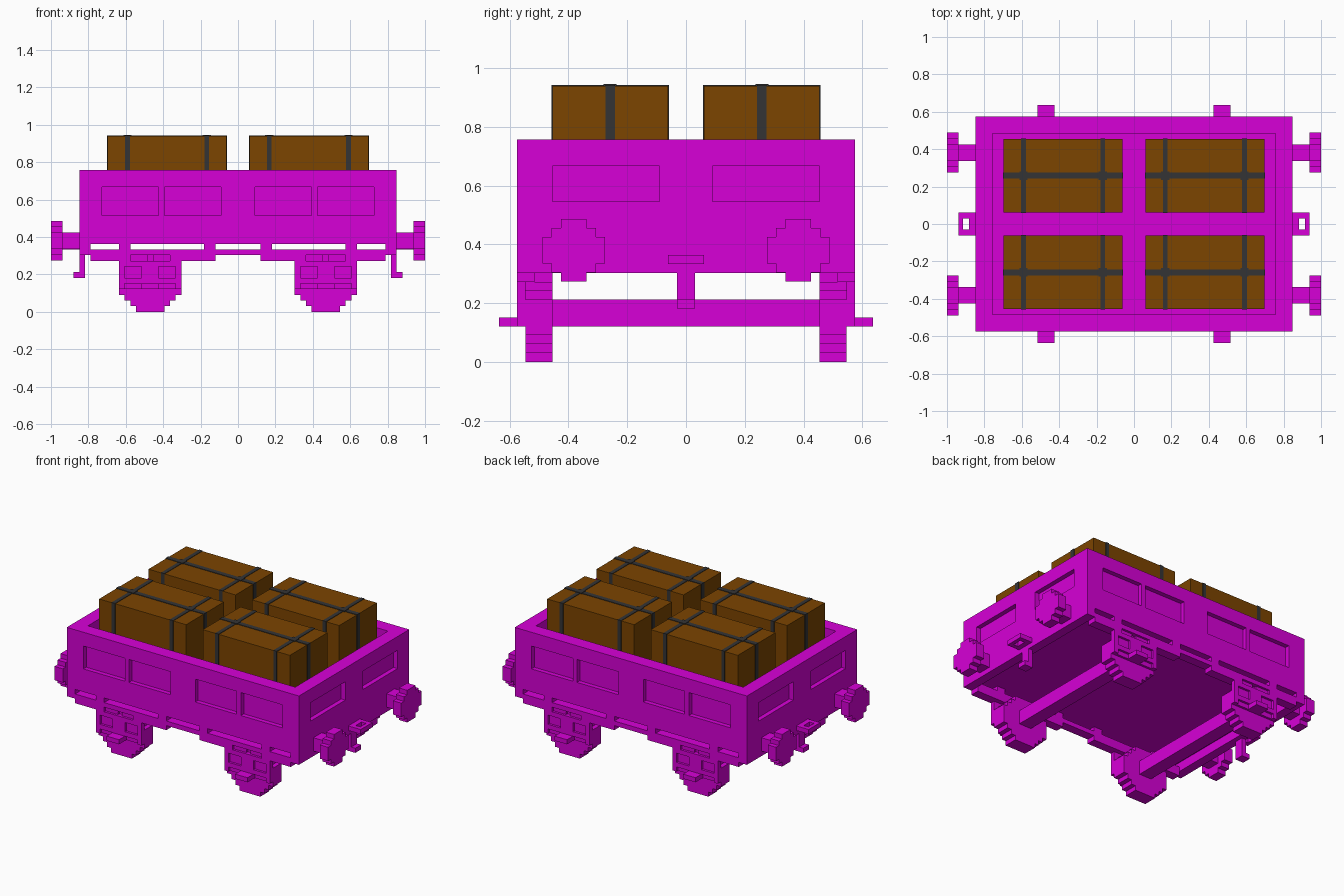
import bpy, bmesh
from mathutils import Matrix, Vector

if "Cube" in bpy.data.objects:
    bpy.data.objects.remove(bpy.data.objects["Cube"], do_unlink=True)

U = 1 / 33  # one block of the blocky grid; all sizes below are in blocks


def material(name, rgb):
    m = bpy.data.materials.new(name)
    m.use_nodes = True
    m.diffuse_color = (*rgb, 1)
    m.node_tree.nodes["Principled BSDF"].inputs["Base Color"].default_value = (*rgb, 1)
    return m


MAGENTA = material("magenta_paint", (0.68, 0.0, 0.68))
BROWN = material("brown_wood", (0.2, 0.058, 0.0))
DARK = material("dark_strap", (0.034, 0.034, 0.036))


def finish(name, bm, mat):
    bmesh.ops.recalc_face_normals(bm, faces=bm.faces)
    me = bpy.data.meshes.new(name)
    bm.to_mesh(me)
    bm.free()
    me.materials.append(mat)
    ob = bpy.data.objects.new(name, me)
    bpy.context.collection.objects.link(ob)
    return ob


def boxes(name, items, mat=MAGENTA, sx=1, sy=1, cx=0):
    """One object from boxes (x0, x1, y0, y1, z0, z1), mirrored by sx, sy, moved by cx."""
    bm = bmesh.new()
    for x0, x1, y0, y1, z0, z1 in items:
        c = Vector((sx * (x0 + x1) / 2 + cx, sy * (y0 + y1) / 2, (z0 + z1) / 2)) * U
        size = Matrix.Diagonal(((x1 - x0) * U, (y1 - y0) * U, (z1 - z0) * U, 1))
        bmesh.ops.create_cube(bm, size=1, matrix=Matrix.Translation(c) @ size)
    return finish(name, bm, mat)


def stepped_disc(name, steps, origin, axis, depth):
    """Blocky disc from (half width, half height) steps, extruded along x or y."""
    quad = [steps[0]]
    for (a, b), (a2, b2) in zip(steps, steps[1:]):
        quad += [(a2, b), (a2, b2)]
    outline = (quad + [(-a, b) for a, b in reversed(quad)]
               + [(-a, -b) for a, b in quad] + [(a, -b) for a, b in reversed(quad)])
    bm = bmesh.new()
    o = Vector(origin)
    verts = [bm.verts.new((o + Vector((0, a, b) if axis == "x" else (a, 0, b))) * U)
             for a, b in outline]
    face = bm.faces.new(verts)
    out = bmesh.ops.extrude_face_region(bm, geom=[face])
    move = Vector((depth, 0, 0) if axis == "x" else (0, depth, 0)) * U
    bmesh.ops.translate(bm, vec=move,
                        verts=[v for v in out["geom"] if isinstance(v, bmesh.types.BMVert)])
    return finish(name, bm, MAGENTA)


CORNERS = [(sx, sy) for sx in (-1, 1) for sy in (-1, 1)]
FLOOR = 13

# Open body with recessed panels on all four sides
body = boxes("wagon_body", [(-28, 28, -19, 19, 12, 25)])
cuts = [(-25, 25, -16, 16, FLOOR, 30)]
for s in (-1, 1):
    for x0, x1 in ((-24, -14), (-13, -3), (3, 13), (14, 24)):
        cuts.append((x0, x1, s * 20 - 2, s * 20 + 2, 17, 22))
    for y0, y1 in ((-15, -3), (3, 15)):
        cuts.append((s * 29 - 2, s * 29 + 2, y0, y1, 18, 22))
cutter = boxes("panel_cutter", cuts)
cutter.hide_render = True
mod = body.modifiers.new("recesses", "BOOLEAN")
mod.operation = "DIFFERENCE"
mod.solver = "EXACT"
mod.object = cutter
bpy.context.view_layer.objects.active = body
bpy.ops.object.modifier_apply(modifier=mod.name)
bpy.data.objects.remove(cutter, do_unlink=True)

# End beams, draw hooks and coupling rings
for side, s in (("right", -1), ("left", 1)):
    boxes(side + "_end_beam", [(26, 28, -19, 19, 10, 12)], sx=s)
    boxes(side + "_draw_hook", [(27, 28, -1, 1, 6, 10), (28, 29, -1, 1, 6, 7)], sx=s)
    boxes(side + "_coupling_ring", [(28, 29.1, -2, 2, 11, 12), (30.2, 31, -2, 2, 11, 12),
                                    (29.1, 30.2, -2, -1, 11, 12),
                                    (29.1, 30.2, 1, 2, 11, 12)], sx=s)

# Side rails hung under the body with open slots, with spring blocks over the wheels
for side, s in (("front", -1), ("back", 1)):
    boxes(side + "_side_rail", [(-26, 26, 17, 19, 10, 11)], sy=s)
    for sx in (-1, 1):
        boxes(side + "_rail_hangers", [(4, 6, 17, 19, 11, 12), (19, 21, 17, 19, 11, 12),
                                       (4, 12, 17, 19, 9, 10), (19, 26, 17, 19, 9, 10)],
              sx=sx, sy=s)
        boxes(side + "_spring_blocks", [(12, 15, 17, 18.5, 9, 10), (16, 19, 17, 18.5, 9, 10)],
              sx=sx, sy=s)

# Buffers at the four corners
for sx, sy in CORNERS:
    boxes("buffer_shaft", [(28, 31, 11.1, 14, 11.1, 14)], sx=sx, sy=sy)
    stepped_disc("buffer_head", [(3.5, 1.5), (2.5, 2.5), (1.42, 3.5)],
                 (31 * sx, 12.6 * sy, 12.55), "x", 2 * sx)

# Wheels with axle guards, and the axles between them
WHEEL = [(5.5, 2), (4.5, 3), (3.5, 4), (2.5, 5)]
GUARD = [(-5.5, 5.5, 18, 18.5, 4, 9),        # back plate
         (-5.5, 5.5, 18, 19, 8, 9),          # top band
         (-5.5, -4.5, 18, 19, 4, 8), (4.5, 5.5, 18, 19, 4, 8),
         (-4.5, 4.5, 18, 19, 5, 6),          # cross bar
         (-1.5, 1.5, 18, 19, 4, 8),          # axle box
         (-1.5, 1.5, 18, 21, 4, 5)]          # axle end step
for sx, sy in CORNERS:
    stepped_disc("wheel", WHEEL, (15.5 * sx, 15 * sy, 5), "y", 3 * sy)
    boxes("axle_guard", GUARD, sx=sx, sy=sy, cx=15.5 * sx)
for sx in (-1, 1):
    boxes("axle", [(-1.5, 1.5, -15, 15, 4, 7)], cx=15.5 * sx)

# Four crates bound with thin straps lying on the wood
X0, X1, Y0, Y1, TOP, T = 2, 23, 2, 15, 31, 0.1
CROSS = [(5.08, 5.92), (19.08, 19.92)]
LONG = (8.0, 9.05)
for sx, sy in CORNERS:
    boxes("crate", [(X0, X1, Y0, Y1, FLOOR, TOP)], BROWN, sx, sy)
    boxes("cross_straps", [(a, b, Y0 - T, Y1 + T, FLOOR, TOP + T) for a, b in CROSS],
          DARK, sx, sy)
    boxes("long_strap", [(X0 - T, X1 + T, *LONG, FLOOR, TOP + T)], DARK, sx, sy)
    boxes("strap_knots", [(a - 0.3, b + 0.3, LONG[0] - 0.2, LONG[1] + 0.2, TOP, TOP + 0.2)
                          for a, b in CROSS], DARK, sx, sy)
